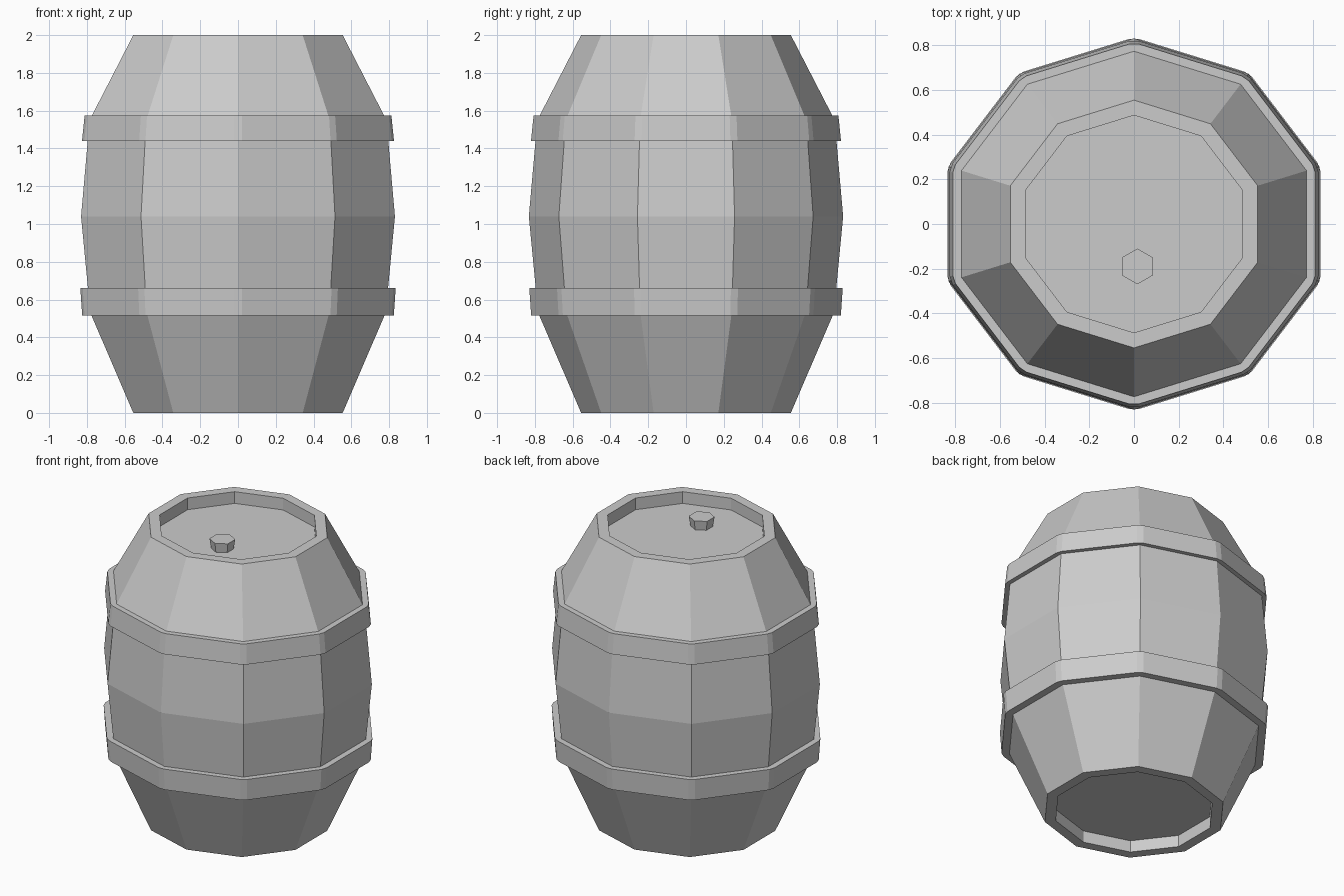
import bpy, bmesh, math

if "Cube" in bpy.data.objects:
    bpy.data.objects.remove(bpy.data.objects["Cube"])

SIDES = 10
STRETCH = 1.05  # the decagon is slightly wider in x, so width equals depth


def decagon(r, z, chamfer=0.0):
    """Points of a ten-sided ring with a corner on the y axis, optionally chamfered."""
    pts = [(r * STRETCH * math.cos(math.radians(90 + 36 * i)),
            r * math.sin(math.radians(90 + 36 * i))) for i in range(SIDES)]
    if not chamfer:
        return [(x, y, z) for x, y in pts]
    out = []
    for i, (x, y) in enumerate(pts):
        for nx, ny in (pts[i - 1], pts[(i + 1) % SIDES]):
            out.append((x + (nx - x) * chamfer, y + (ny - y) * chamfer, z))
    return out


def loft(name, rings, closed=False):
    """Skin successive rings; cap the ends, or join the last ring to the first."""
    bm = bmesh.new()
    loops = [[bm.verts.new(p) for p in ring] for ring in rings]
    n = len(loops[0])
    pairs = list(zip(loops, loops[1:]))
    if closed:
        pairs.append((loops[-1], loops[0]))
    else:
        bm.faces.new(loops[0])
        bm.faces.new(loops[-1])
    for a, b in pairs:
        for i in range(n):
            j = (i + 1) % n
            bm.faces.new((a[i], a[j], b[j], b[i]))
    bmesh.ops.recalc_face_normals(bm, faces=bm.faces[:])
    mesh = bpy.data.meshes.new(name)
    bm.to_mesh(mesh)
    bm.free()
    obj = bpy.data.objects.new(name, mesh)
    bpy.context.collection.objects.link(obj)
    return obj


# Barrel body with a recessed head at both ends
body_profile = [(0.487, 0.08), (0.487, 0), (0.555, 0), (0.783, 0.53), (0.832, 1.04),
                (0.787, 1.55), (0.555, 2), (0.487, 2), (0.487, 1.92)]
loft("barrel_body", [decagon(r, z) for r, z in body_profile])

# Two hoops with small chamfers at the corners
hoops = {"lower_hoop": [(0.74, 0.515), (0.826, 0.515), (0.836, 0.66), (0.74, 0.66)],
         "upper_hoop": [(0.74, 1.44), (0.827, 1.44), (0.813, 1.575), (0.74, 1.575)]}
for name, profile in hoops.items():
    loft(name, [decagon(r, z, 0.04) for r, z in profile], closed=True)

# Hexagonal bung in the top head
bung_rings = [[(0.015 + r * math.cos(math.radians(30 + 60 * i)),
                -0.19 + r * math.sin(math.radians(30 + 60 * i)), z) for i in range(6)]
              for r, z in ((0.068, 1.91), (0.08, 1.985))]
loft("bung", bung_rings)
